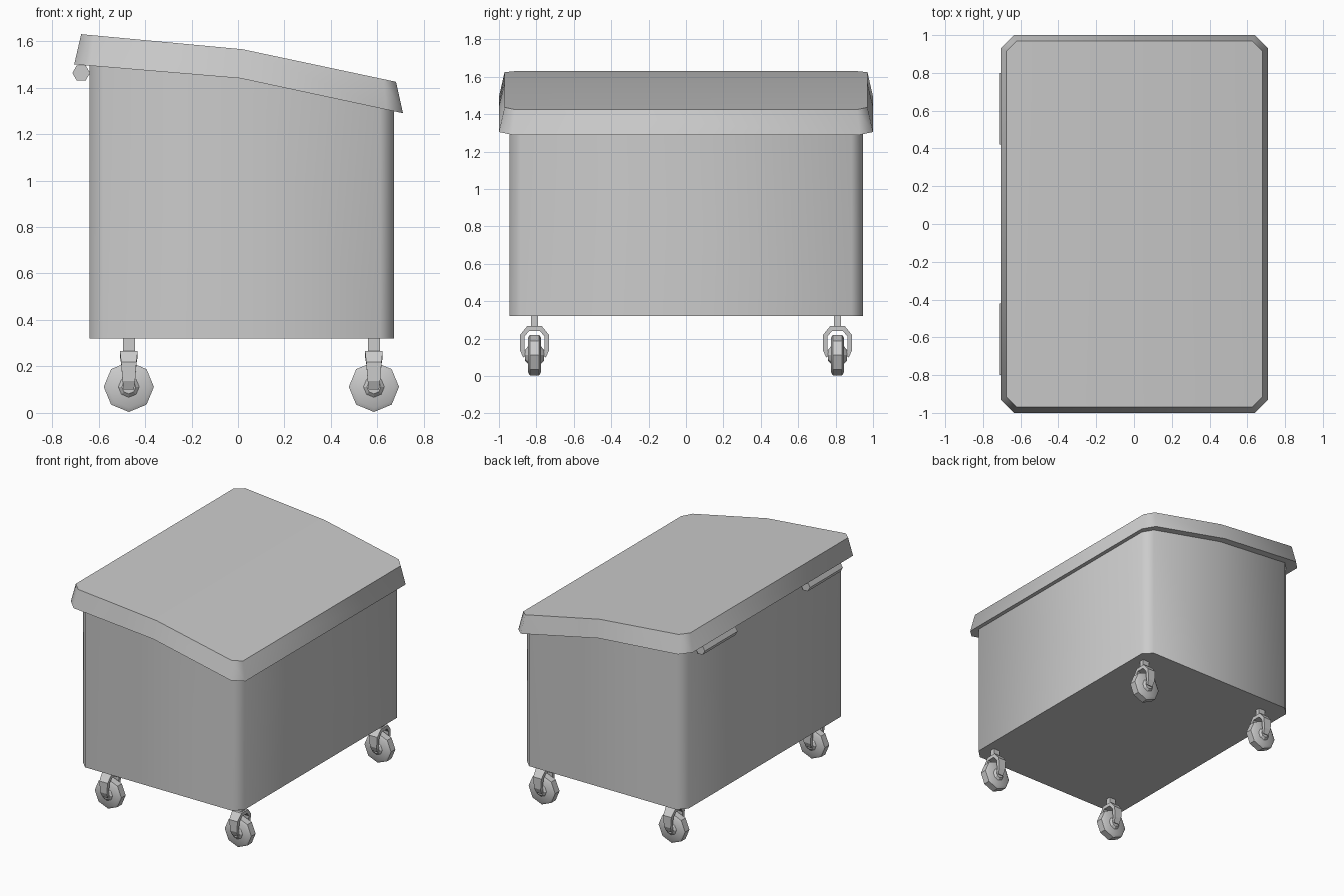
import bpy, bmesh, math
from mathutils import Vector

cube = bpy.data.objects.get("Cube")
if cube:
    bpy.data.objects.remove(cube, do_unlink=True)

grey = bpy.data.materials.new("light_grey")
grey.use_nodes = True
COLOR = (0.6, 0.6, 0.6, 1)
grey.diffuse_color = COLOR
grey.node_tree.nodes["Principled BSDF"].inputs["Base Color"].default_value = COLOR


def make(name, loops, smooth=None, caps=True):
    """Skin a stack of closed loops and cap both ends."""
    bm = bmesh.new()
    rings = [[bm.verts.new(p) for p in loop] for loop in loops]
    n = len(rings[0])
    for a, b in zip(rings, rings[1:]):
        for i in range(n):
            j = (i + 1) % n
            bm.faces.new((a[i], a[j], b[j], b[i]))
    if caps:
        bm.faces.new(rings[0])
        bm.faces.new(rings[-1])
    else:
        for i in range(n):
            j = (i + 1) % n
            bm.faces.new((rings[-1][i], rings[-1][j], rings[0][j], rings[0][i]))
    bmesh.ops.recalc_face_normals(bm, faces=bm.faces)
    mesh = bpy.data.meshes.new(name)
    bm.to_mesh(mesh)
    bm.free()
    mesh.materials.append(grey)
    obj = bpy.data.objects.new(name, mesh)
    bpy.context.collection.objects.link(obj)
    if smooth:
        bpy.ops.object.select_all(action="DESELECT")
        obj.select_set(True)
        bpy.context.view_layer.objects.active = obj
        bpy.ops.object.shade_smooth_by_angle(angle=math.radians(smooth))
    return obj


def plan(x0, x1, y, cut, mid):
    """Chamfered rectangle with an extra point halfway along each long side."""
    half = [(x0, y - cut), (x0 + cut, y), (mid, y), (x1 - cut, y), (x1, y - cut)]
    return half + [(px, -py) for px, py in reversed(half)]


def slope(x, pts):
    """Height on the bent lid line."""
    a, b = pts[:2] if x < pts[1][0] else pts[1:]
    return a[1] + (b[1] - a[1]) * (x - a[0]) / (b[0] - a[0])


def cylinder_loops(center, stations, sides):
    """Rings around the y axis; stations are (y, radius)."""
    c = Vector(center)
    return [[c + Vector((r * math.cos(k * math.tau / sides), y,
                         r * math.sin(k * math.tau / sides)))
             for k in range(sides)] for y, r in stations]


RIM = [(-0.705, 1.5), (0.01, 1.44), (0.71, 1.29)]
TOP = [(-0.675, 1.63), (0.02, 1.565), (0.68, 1.425)]

# Bin body, its top cut to the lid slope
body = plan(-0.64, 0.672, 0.945, 0.06, 0.01)
make("bin_body", [[(x, y, 0.32) for x, y in body],
                  [(x, y, slope(x, RIM) + 0.02) for x, y in body]], 60)

# Bent lid with flared skirt; crown strips are built between paired points
rim = plan(-0.705, 0.71, 1.0, 0.07, 0.01)
crown = plan(-0.675, 0.68, 0.97, 0.055, 0.02)
lid = make("lid", [[(x, y, slope(x, RIM)) for x, y in rim],
                   [(x, y, slope(x, TOP)) for x, y in crown]])
bm = bmesh.new()
bm.from_mesh(lid.data)
caps = [f for f in bm.faces if len(f.verts) == 10]
for f in caps:
    v = sorted(f.verts, key=lambda w: abs(w.co.x - 0.015))[:2]
    bmesh.utils.face_split(f, v[0], v[1])
bm.to_mesh(lid.data)
bm.free()
bpy.ops.object.select_all(action="DESELECT")
lid.select_set(True)
bpy.context.view_layer.objects.active = lid
bpy.ops.object.shade_smooth_by_angle(angle=math.radians(50))

# Hinge barrels
for side, y in (("right", -0.61), ("left", 0.61)):
    make("hinge_" + side, cylinder_loops((-0.675, y, 1.463),
         [(-0.19, 0.038), (0.19, 0.038)], 6))


def caster(label, x, y):
    # Octagonal wheel with rounded tread
    make("wheel_" + label, cylinder_loops((x, y, 0.112),
         [(-0.036, 0.09), (-0.025, 0.108), (0.025, 0.108), (0.036, 0.09)], 8), 35)
    # Hub and axle
    make("hub_" + label, cylinder_loops((x, y, 0.112),
         [(-0.05, 0.03), (-0.036, 0.045), (0.036, 0.045), (0.05, 0.03)], 8))
    # Arched fork swept from one axle end to the other: y, z, across, half width
    arm = [(0.05, 0.105, 0.012, 0.022), (0.066, 0.14, 0.012, 0.027),
           (0.066, 0.215, 0.013, 0.033), (0.034, 0.254, 0.014, 0.038)]
    path = arm + [(-a, b, c, d) for a, b, c, d in reversed(arm)]
    loops = []
    for i, (py, pz, t, w) in enumerate(path):
        p, q = path[max(i - 1, 0)], path[min(i + 1, len(path) - 1)]
        d = Vector((q[0] - p[0], q[1] - p[1])).normalized()
        ny, nz = -d.y * t, d.x * t
        loops.append([(x + sx * w, y + py + s * ny, pz + s * nz)
                      for sx, s in ((-1, -1), (1, -1), (1, 1), (-1, 1))])
    make("fork_" + label, loops)
    # Swivel post
    make("post_" + label, [[(x + a * 0.026, y + b * 0.018, z)
         for a, b in ((-1, -1), (1, -1), (1, 1), (-1, 1))] for z in (0.255, 0.325)])


for end, x in (("back", -0.47), ("front", 0.585)):
    for side, y in (("right", -0.81), ("left", 0.81)):
        caster(end + "_" + side, x, y)
